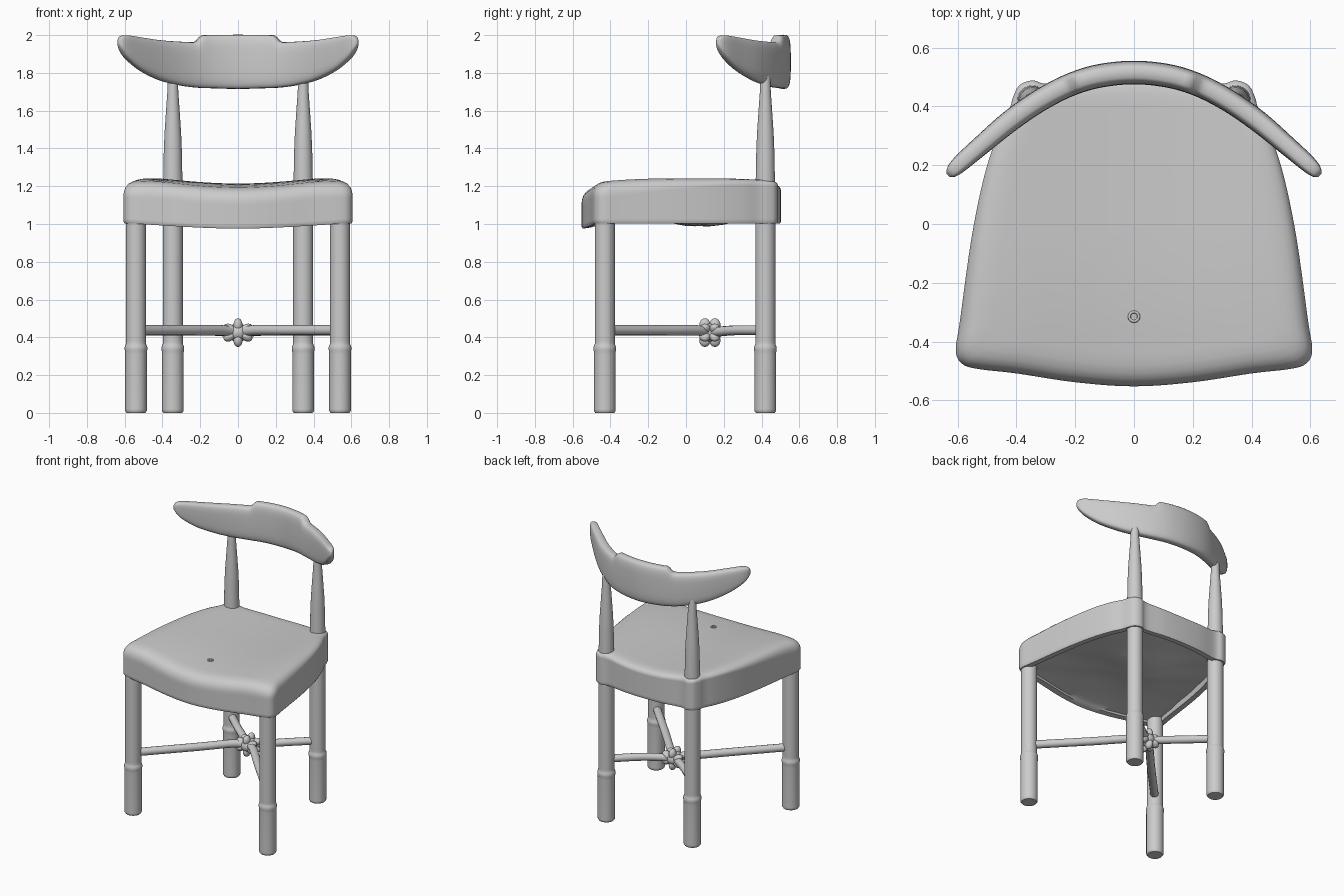
import bpy, bmesh, math
from mathutils import Vector

if "Cube" in bpy.data.objects:
    bpy.data.objects.remove(bpy.data.objects["Cube"])

grey = bpy.data.materials.new("plain grey")
grey.use_nodes = True
GREY = (0.6, 0.6, 0.6, 1)
grey.diffuse_color = GREY
grey.node_tree.nodes["Principled BSDF"].inputs["Base Color"].default_value = GREY


def finish(name, bm, angle=50):
    bmesh.ops.recalc_face_normals(bm, faces=bm.faces)
    mesh = bpy.data.meshes.new(name)
    bm.to_mesh(mesh)
    bm.free()
    mesh.materials.append(grey)
    obj = bpy.data.objects.new(name, mesh)
    bpy.context.collection.objects.link(obj)
    bpy.ops.object.select_all(action='DESELECT')
    obj.select_set(True)
    bpy.context.view_layer.objects.active = obj
    bpy.ops.object.shade_smooth_by_angle(angle=math.radians(angle))


def spline(points, steps):
    """Smooth open path through points of any dimension."""
    out = []
    for i in range(len(points) - 1):
        a, b = points[max(i - 1, 0)], points[i]
        c, d = points[i + 1], points[min(i + 2, len(points) - 1)]
        for s in range(steps):
            t = s / steps
            out.append([q + 0.5 * t * (r - p + t * (2 * p - 5 * q + 4 * r - e + t * (3 * (q - r) + e - p)))
                        for p, q, r, e in zip(a, b, c, d)])
    return out + [list(points[-1])]


def flip(point):
    return (-point[0], *point[1:])


def loft(name, rings, angle=50):
    """Skin a list of closed rings and cap both ends."""
    bm = bmesh.new()
    loops = [[bm.verts.new(p) for p in ring] for ring in rings]
    for lo, hi in zip(loops, loops[1:]):
        n = len(lo)
        for i in range(n):
            bm.faces.new((lo[i], lo[(i + 1) % n], hi[(i + 1) % n], hi[i]))
    for end in (loops[0], loops[-1]):
        centre = bm.verts.new(sum((v.co for v in end), Vector()) / len(end))
        for i in range(len(end)):
            bm.faces.new((end[i], end[(i + 1) % len(end)], centre))
    finish(name, bm, angle)


def lathe(name, profile, x, y, sides=32):
    turn = [2 * math.pi * i / sides for i in range(sides)]
    loft(name, [[(x + r * math.cos(a), y + r * math.sin(a), z) for a in turn]
                for r, z in profile], 40)


# Legs: thick foot, collar, slimmer shaft; rear ones taper up to the backrest
foot = [(0.05, 0), (0.057, 0.01), (0.057, 0.02), (0.057, 0.31), (0.058, 0.325), (0.06, 0.335),
        (0.06, 0.347), (0.056, 0.358), (0.053, 0.365), (0.053, 0.38)]
for side, sx in (("left", 1), ("right", -1)):
    lathe("front_leg_" + side, foot + [(0.053, 1.12)], sx * 0.54, -0.43)
    lathe("back_leg_" + side, foot + [(0.053, 1.0), (0.052, 1.2), (0.05, 1.27), (0.048, 1.38), (0.044, 1.48),
                                      (0.036, 1.6), (0.029, 1.7), (0.027, 1.76), (0.02, 1.81)],
          sx * 0.345, 0.42)

# Seat: trapezoid outline with a bowed front, rear corners wrapping the legs
half = [(0, -0.552), (0.2, -0.538), (0.4, -0.508), (0.53, -0.493), (0.585, -0.475), (0.606, -0.43),
        (0.592, -0.33), (0.553, -0.05), (0.51, 0.16), (0.465, 0.3), (0.425, 0.385), (0.41, 0.435),
        (0.388, 0.473), (0.345, 0.488), (0.29, 0.477), (0.15, 0.496), (0, 0.502)]
right = spline([flip(half[1])] + half + [flip(half[-2])], 5)[5:-5]
outline = right + [(-x, y) for x, y in right[-2:0:-1]]


def frontness(y):
    return min(1, max(0, -y / 0.55))


def seat_top(x, y):
    dish = 0.028 * max(0, 1 - (x / 0.45) ** 2) ** 1.5
    return 1.242 - dish - 0.03 * frontness(y) ** 2.5


def seat_bottom(x, y):
    return 1.002 - 0.027 * max(0, 1 - (x / 0.55) ** 2) * frontness(y) ** 3


def panel(x, y):
    """Sagging underside: flush at the front, recessed further back."""
    recess = 0.045 * (1 - frontness(y)) ** 0.7
    sag = 0.06 * math.exp(-(x / 0.3) ** 2 - ((y - 0.07) / 0.25) ** 2)
    return seat_bottom(x, y) + recess - sag * (1 - frontness(y)) + 0.005 * math.sin(14 * x + 9 * y) * math.cos(17 * y)


def seat_ring(scale, height):
    pts = [(x * scale, y * scale) for x, y in outline]
    return [(x, y, height(x, y)) for x, y in pts]


def rolled(drop):
    return lambda x, y: seat_top(x, y) - drop * (0.4 + 0.45 * frontness(y - 0.2))


def raised(lift):
    return lambda x, y: seat_bottom(x, y) + lift


rings = [seat_ring(s, panel) for s in (0.1, 0.25, 0.4, 0.55, 0.7, 0.82, 0.91)]
rings += [seat_ring(s, raised(h)) for s, h in ((0.92, 0), (0.99, 0), (1, 0.01), (1, 0.025))]
rings += [seat_ring(s, rolled(d)) for s, d in ((1, 0.1), (1, 0.08), (0.994, 0.058), (0.98, 0.036), (0.955, 0.018),
                                              (0.92, 0.007), (0.87, 0), (0.8, 0), (0.65, 0),
                                              (0.5, 0), (0.35, 0), (0.2, 0), (0.07, 0))]
loft("seat", rings)

# Small tuft ring on the seat
bpy.ops.mesh.primitive_torus_add(location=(0, -0.315, seat_top(0, -0.315)), major_radius=0.016,
                                 minor_radius=0.005, major_segments=20, minor_segments=8)
tuft = bpy.context.object
tuft.name = "seat_tuft"
tuft.data.materials.append(grey)
bpy.ops.object.shade_smooth()

# Backrest: curved horn-shaped rail, columns are x, y, bottom, top, thickness
stations = [(0, 0.515, 1.715, 1.964, 0.08), (0.12, 0.503, 1.718, 1.963, 0.08), (0.22, 0.472, 1.722, 1.962, 0.078),
            (0.32, 0.42, 1.736, 1.966, 0.076), (0.42, 0.351, 1.764, 1.974, 0.074),
            (0.52, 0.267, 1.816, 1.989, 0.066), (0.59, 0.206, 1.876, 1.999, 0.058),
            (0.62, 0.177, 1.92, 1.994, 0.042), (0.632, 0.165, 1.95, 1.975, 0.014)]
rail = spline([flip(s) for s in stations[:0:-1]] + stations, 6)


def rail_ring(i):
    x, y, low, high, thick = rail[i]
    a, b = rail[max(i - 1, 0)], rail[min(i + 1, len(rail) - 1)]
    normal = Vector((a[1] - b[1], b[0] - a[0])).normalized()
    # raised crest in the middle with a short ramp at each end
    high += 0.038 * min(1, max(0, (0.225 - abs(x)) / 0.03))
    ring = []
    for k in range(28):
        c, s = math.cos(k * math.tau / 28), math.sin(k * math.tau / 28)
        u = math.copysign(abs(c) ** 0.55, c) * thick / 2
        v = math.copysign(abs(s) ** 0.55, s) * (high - low) / 2
        ring.append((x + normal.x * u, y + normal.y * u, (low + high) / 2 + v))
    return ring


loft("backrest", [rail_ring(i) for i in range(len(rail))], 60)

# Four stretchers bending into a central knot
hub = Vector((0, 0.125, 0.425))


def rod(name, path, radius):
    curve = bpy.data.curves.new(name, 'CURVE')
    curve.dimensions = '3D'
    curve.bevel_depth = radius
    curve.bevel_resolution = 4
    curve.use_fill_caps = True
    line = curve.splines.new('POLY')
    line.points.add(len(path) - 1)
    for point, co in zip(line.points, path):
        point.co = (*co, 1)
    curve.materials.append(grey)
    obj = bpy.data.objects.new(name, curve)
    bpy.context.collection.objects.link(obj)


for side, sx in (("left", 1), ("right", -1)):
    rod("front_stretcher_" + side, spline([(sx * 0.53, -0.42, 0.437), (sx * 0.25, -0.125, 0.437),
                                          (sx * 0.08, 0.06, 0.437), hub], 6), 0.027)
    rod("back_stretcher_" + side, spline([(sx * 0.34, 0.41, 0.437), (sx * 0.17, 0.255, 0.437), hub], 6), 0.026)


# Knot: round core with flared petals
def blob(name, centre, scale, tilt=0):
    bpy.ops.mesh.primitive_uv_sphere_add(segments=16, ring_count=10, radius=1, location=centre,
                                         rotation=(0, tilt, 0))
    obj = bpy.context.object
    obj.name = name
    obj.scale = scale
    obj.data.materials.append(grey)
    bpy.ops.object.shade_smooth()


blob("knot_core", hub, (0.055, 0.06, 0.05))
for i in range(6):
    a = math.pi / 2 + i * math.pi / 3
    for face, dy in (("front", -0.025), ("back", 0.028)):
        centre = hub + Vector((0.05 * math.cos(a), dy, 0.04 * math.sin(a)))
        blob(f"knot_petal_{face}_{i + 1}", centre, (0.036, 0.03, 0.024), -a)
